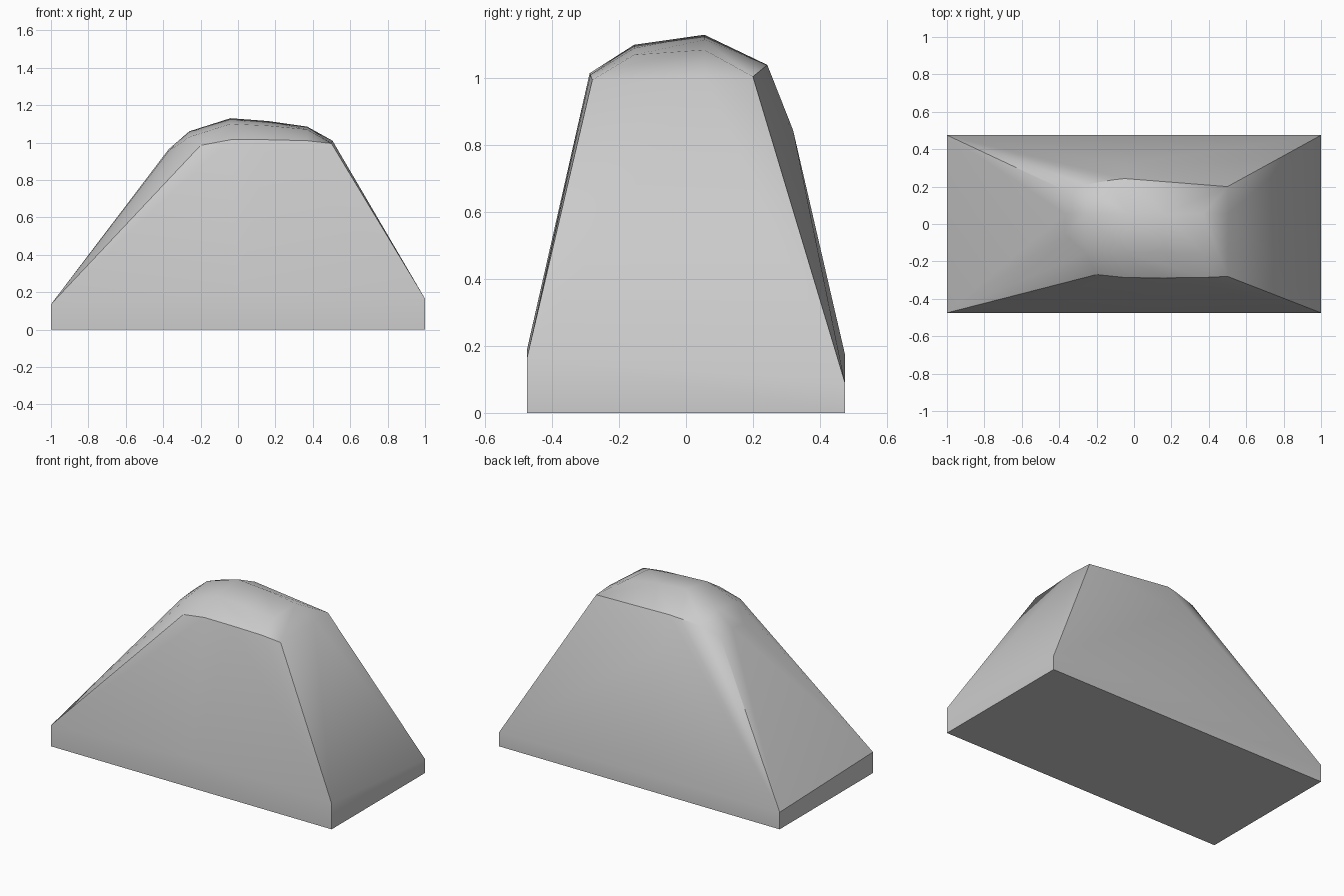
import bpy
import bmesh
import math

# Remove the default cube
default_cube = bpy.data.objects.get("Cube")
if default_cube:
    bpy.data.objects.remove(default_cube, do_unlink=True)


def make_material(name, colour):
    material = bpy.data.materials.new(name)
    material.use_nodes = True
    material.diffuse_color = colour
    shader = material.node_tree.nodes["Principled BSDF"]
    shader.inputs["Base Color"].default_value = colour
    return material


def make_hull(name, points, material):
    """Wrap a tight convex skin around the given points."""
    bm = bmesh.new()
    for point in points:
        bm.verts.new(point)
    hull = bmesh.ops.convex_hull(bm, input=bm.verts)
    inside = {v for v in hull["geom_interior"] + hull["geom_unused"]
              if isinstance(v, bmesh.types.BMVert)}
    bmesh.ops.delete(bm, geom=list(inside), context="VERTS")
    bmesh.ops.recalc_face_normals(bm, faces=bm.faces)
    mesh = bpy.data.meshes.new(name)
    bm.to_mesh(mesh)
    bm.free()
    mesh.materials.append(material)
    obj = bpy.data.objects.new(name, mesh)
    bpy.context.collection.objects.link(obj)
    return obj


half_length, half_depth = 1.0, 0.475

# Rectangular footprint
footprint = [(sx * half_length, sy * half_depth, 0)
             for sx in (-1, 1) for sy in (-1, 1)]

# Low vertical skirt: uneven corners, slightly raised mid sides
skirt = [(sx * half_length, sy * half_depth, height)
         for sx, sy, height in ((-1, -1, 0.135), (0, -1, 0.19), (1, -1, 0.165),
                                (1, 1, 0.09), (0, 1, 0.175), (-1, 1, 0.11))]

# Front rim of the crown
front_rim = [(-0.2, -0.27, 0.985), (-0.04, -0.287, 1.015),
             (0.16, -0.288, 1.015), (0.37, -0.286, 1.01), (0.5, -0.28, 0.995)]

# Crown rows running along x, each at its own depth
crown_rows = {
    -0.155: ((-0.26, 1.03), (-0.04, 1.1), (0.16, 1.09), (0.37, 1.07)),
    0.055: ((-0.37, 0.965), (-0.26, 1.06), (-0.04, 1.13),
            (0.16, 1.115), (0.37, 1.085), (0.505, 1.01)),
}
crown = [(x, y, z) for y, row in crown_rows.items() for x, z in row]

# Left shoulder, back rim and the bulge of the back slope
left_shoulder = [(-0.37, -0.06, 0.955), (-0.37, 0.18, 0.96)]
back_rim = [(-0.26, 0.21, 1.01), (-0.12, 0.235, 1.032),
            (-0.05, 0.243, 1.04), (0.5, 0.2, 1.005)]
back_bulge = [(-0.05, 0.32, 0.845)]

stone_grey = make_material("stone grey", (0.6, 0.6, 0.6, 1))
rock = make_hull("rock_mound",
                 footprint + skirt + front_rim + crown
                 + left_shoulder + back_rim + back_bulge,
                 stone_grey)

# Soft facets with crisp main ridges
bpy.ops.object.select_all(action="DESELECT")
rock.select_set(True)
bpy.context.view_layer.objects.active = rock
bpy.ops.object.shade_smooth_by_angle(angle=math.radians(32))
